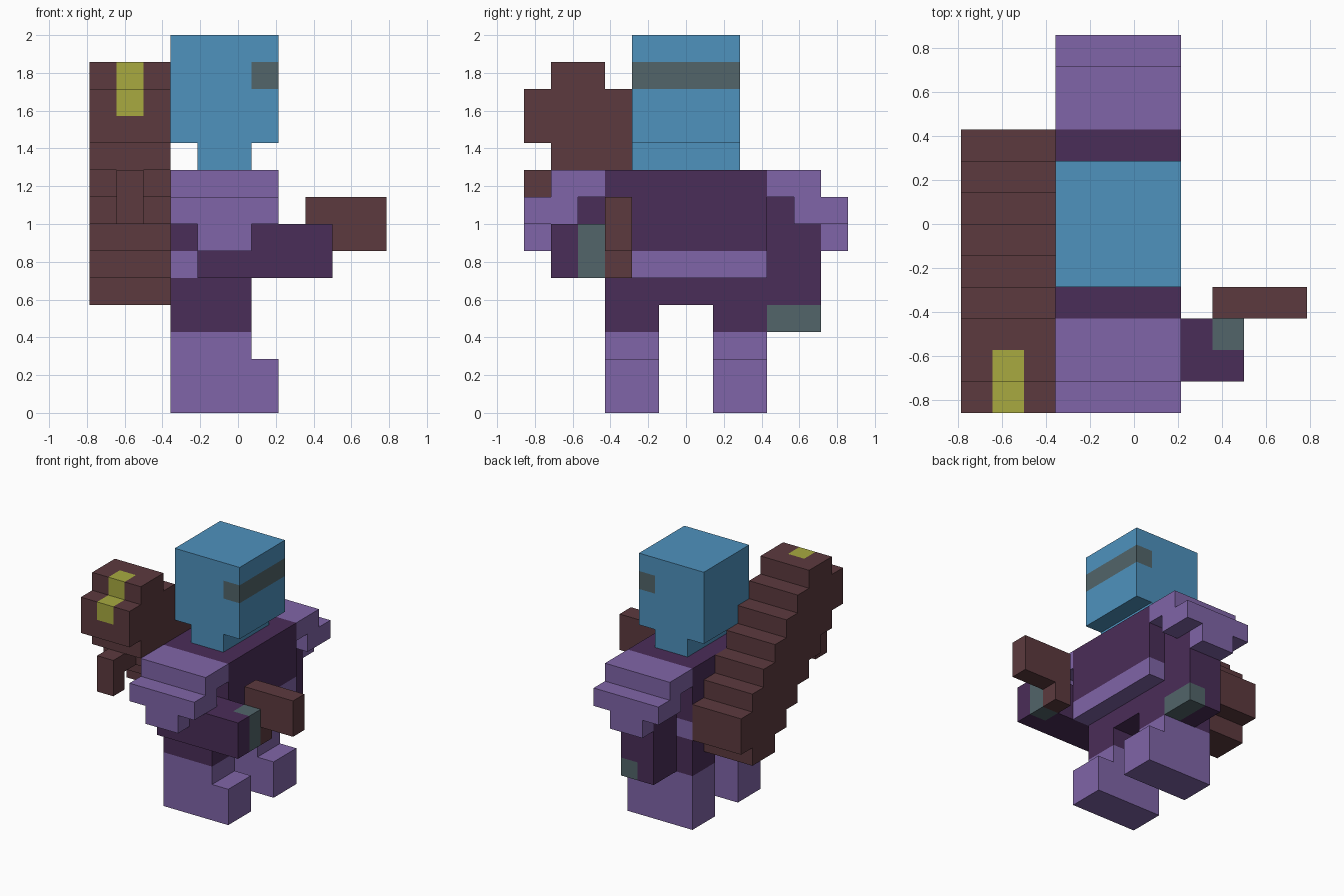
import bpy, bmesh
from mathutils import Vector

cube = bpy.data.objects.get("Cube")
if cube:
    bpy.data.objects.remove(cube, do_unlink=True)

U = 1 / 7                      # edge length of one block
ORIGIN = Vector((5.5, 6, 0))   # block coordinates of the model's base centre


def material(name, rgb):
    lin = [((c / 255 + 0.055) / 1.055) ** 2.4 for c in rgb] + [1]
    m = bpy.data.materials.new(name)
    m.use_nodes = True
    m.diffuse_color = lin
    m.node_tree.nodes["Principled BSDF"].inputs["Base Color"].default_value = lin
    return m


LILAC = material("lilac armour", (128, 101, 168))
PLUM = material("dark plum suit", (74, 45, 88))
BLUE = material("helmet blue", (78, 146, 190))
GREY = material("slate grey", (82, 101, 106))
BROWN = material("weapon brown", (92, 58, 62))
YELLOW = material("yellow marking", (168, 170, 64))


def finish(name, bm, mats):
    """Turn block coordinates into model units and make the object."""
    bmesh.ops.recalc_face_normals(bm, faces=bm.faces)
    for v in bm.verts:
        v.co = (v.co - ORIGIN) * U
    mesh = bpy.data.meshes.new(name)
    bm.to_mesh(mesh)
    bm.free()
    for m in mats:
        mesh.materials.append(m)
    ob = bpy.data.objects.new(name, mesh)
    bpy.context.collection.objects.link(ob)
    return ob


def add_box(bm, x0, x1, y0, y1, z0, z1):
    verts = bmesh.ops.create_cube(bm, size=1)["verts"]
    for v in verts:
        v.co = Vector((x1 if v.co.x > 0 else x0,
                       y1 if v.co.y > 0 else y0,
                       z1 if v.co.z > 0 else z0))


def part(name, mat, *boxes):
    bm = bmesh.new()
    for b in boxes:
        add_box(bm, *b)
    return finish(name, bm, [mat])


def pair(name, mat, *boxes):
    """A part on the -y side and its mirror image on the +y side."""
    part("right_" + name, mat, *boxes)
    part("left_" + name, mat,
         *[(a, b, 12 - d, 12 - c, e, f) for a, b, c, d, e, f in boxes])


# Legs with boots, and the darker thighs
pair("boot", LILAC, (3, 7, 3, 5, 0, 2), (3, 6, 3, 5, 2, 3))
pair("thigh", PLUM, (3, 6, 3, 5, 3, 4))

# Trunk
part("hips", PLUM, (3, 6, 3, 9, 4, 5))
part("belt", LILAC, (3, 7, 3, 9, 5, 6))
part("chest", PLUM, (3, 7, 3, 9, 6, 9))

# Stepped shoulder pads
pair("shoulder_pad", LILAC, (3, 7, 1, 3, 8, 9), (3, 7, 0, 2, 7, 8),
     (4, 6, 0, 1, 6, 7))

# Hanging arm
part("left_arm", PLUM, (4, 6, 9, 10, 7, 8), (4, 6, 9, 11, 4, 7),
     (4, 5, 9, 11, 3, 4))
part("left_hand", GREY, (5, 6, 9, 11, 3, 4))

# Bent arm holding the pistol
part("right_arm", PLUM, (4, 6, 2, 3, 7, 8), (4, 8, 1, 3, 5, 7),
     (8, 9, 1, 2, 5, 7))
part("right_hand", GREY, (8, 9, 2, 3, 5, 7))
part("pistol", BROWN, (8, 11, 3, 4, 6, 8), (8, 9, 3, 4, 5, 6))

# Neck and helmet; the visor is cut into the helmet's faces
part("neck", BLUE, (4, 6, 4, 8, 9, 10))
bm = bmesh.new()
add_box(bm, 3, 7, 4, 8, 10, 14)
for co, no in (((0, 0, 12), (0, 0, 1)), ((0, 0, 13), (0, 0, 1)),
               ((6, 0, 0), (1, 0, 0))):
    bmesh.ops.bisect_plane(bm, geom=bm.verts[:] + bm.edges[:] + bm.faces[:],
                           plane_co=co, plane_no=no)
for f in bm.faces:
    c = f.calc_center_median()
    f.material_index = int(c.x > 6 and 12 < c.z < 13)
finish("helmet", bm, [BLUE, GREY])

# Slung cannon: a stepped diagonal profile, same when turned half round
half = [(0, 10), (0, 11), (0, 12), (1, 12), (1, 13), (2, 13), (3, 13)]
for n in range(5):
    half += [(3 + n, 12 - n), (4 + n, 12 - n)]
half += [(8, 7)]
half = list(dict.fromkeys(half))
profile = half + [(9 - y, 17 - z) for y, z in half]
profile = list(dict.fromkeys(profile))
bm = bmesh.new()
rings = [[bm.verts.new((x, y, z)) for y, z in profile] for x in range(4)]
count = len(profile)
for x in range(3):
    for n in range(count):
        m = (n + 1) % count
        f = bm.faces.new((rings[x][n], rings[x][m],
                          rings[x + 1][m], rings[x + 1][n]))
        c = f.calc_center_median()
        # Yellow marking on the middle strip of the muzzle
        f.material_index = int(x == 1 and c.y < 2 and c.z > 11)
bm.faces.new(rings[0])
bm.faces.new(rings[3])
finish("back_cannon", bm, [BROWN, YELLOW])
part("cannon_grip", BROWN, (1, 2, 0, 1, 7, 9), (1, 2, 1, 2, 8, 9))
